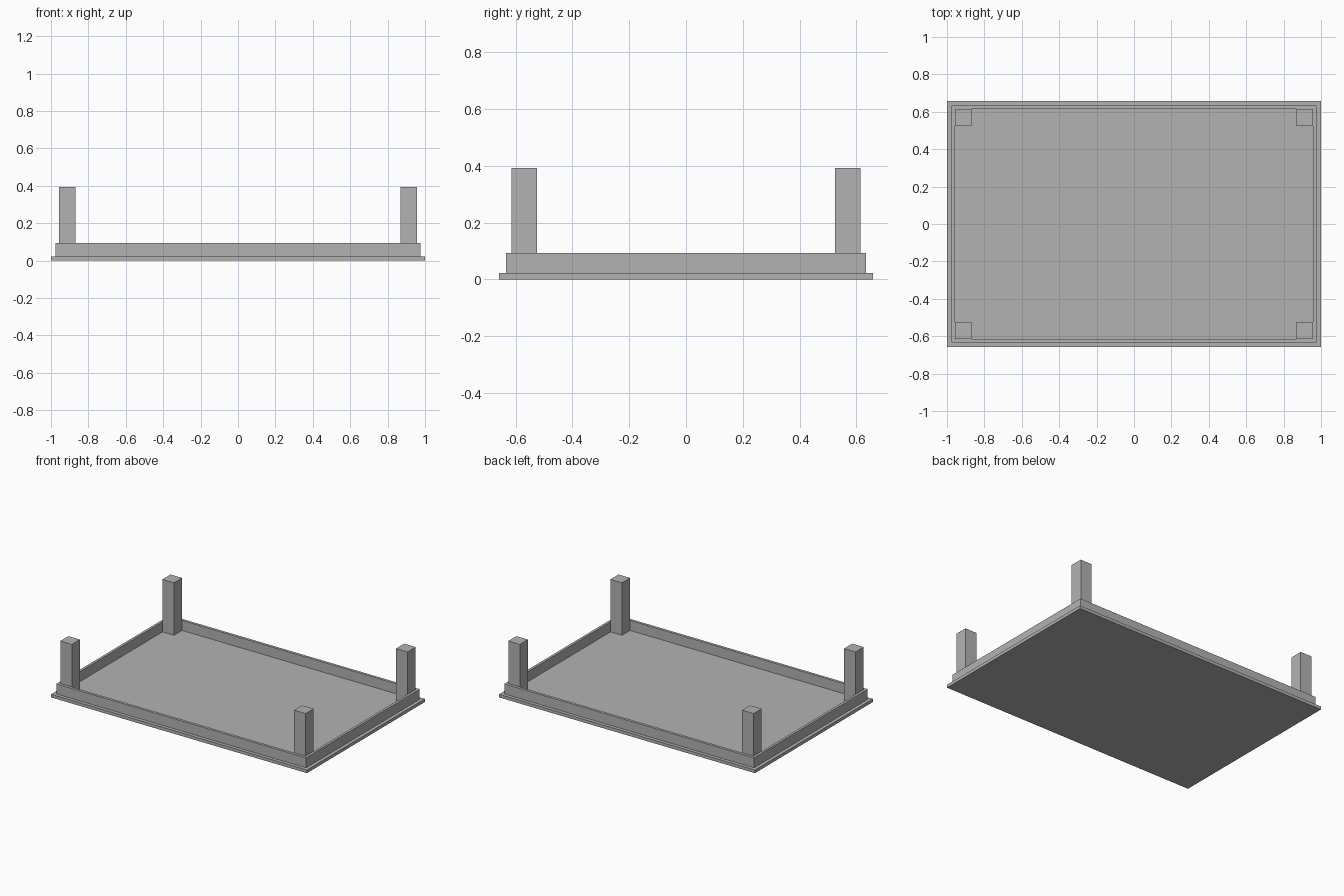
import bpy
import bmesh
from mathutils import Matrix, Vector

cube = bpy.data.objects.get("Cube")
if cube:
    bpy.data.objects.remove(cube, do_unlink=True)

# Single grey finish
grey = bpy.data.materials.new("plain_grey")
grey.use_nodes = True
color = (0.45, 0.45, 0.45, 1)
grey.diffuse_color = color
grey.node_tree.nodes["Principled BSDF"].inputs["Base Color"].default_value = color

TOP_Z, APRON_Z, LEG_Z = 0.022, 0.093, 0.393
OUTER = (0.976, 0.634)
INNER = (0.958, 0.615)
LEG = 0.09


def box(name, low, high):
    low, high = Vector(low), Vector(high)
    bm = bmesh.new()
    bmesh.ops.create_cube(bm, size=1, matrix=Matrix.LocRotScale(
        (low + high) / 2, None, high - low))
    return finish(name, bm)


def finish(name, bm):
    bmesh.ops.recalc_face_normals(bm, faces=bm.faces)
    mesh = bpy.data.meshes.new(name)
    bm.to_mesh(mesh)
    bm.free()
    mesh.materials.append(grey)
    obj = bpy.data.objects.new(name, mesh)
    bpy.context.collection.objects.link(obj)
    return obj


# Table top, lying face down
box("table_top", (-1, -0.658, 0), (1, 0.658, TOP_Z))

# Apron: mitred rectangular frame
bm = bmesh.new()
corners = [(-1, -1), (1, -1), (1, 1), (-1, 1)]
rings = [[bm.verts.new((sx * w, sy * d, z)) for sx, sy in corners]
         for (w, d), z in ((OUTER, TOP_Z), (OUTER, APRON_Z),
                           (INNER, APRON_Z), (INNER, TOP_Z))]
for a, b in zip(rings, rings[1:] + rings[:1]):
    for i in range(4):
        j = (i + 1) % 4
        bm.faces.new((a[i], a[j], b[j], b[i]))
finish("apron", bm)

# Legs standing in the inner corners of the apron
for sx, side in ((-1, "right"), (1, "left")):
    for sy, end in ((-1, "front"), (1, "back")):
        xs = sorted((sx * INNER[0], sx * (INNER[0] - LEG)))
        ys = sorted((sy * INNER[1], sy * (INNER[1] - LEG)))
        box(f"{end}_{side}_leg", (xs[0], ys[0], TOP_Z), (xs[1], ys[1], LEG_Z))
